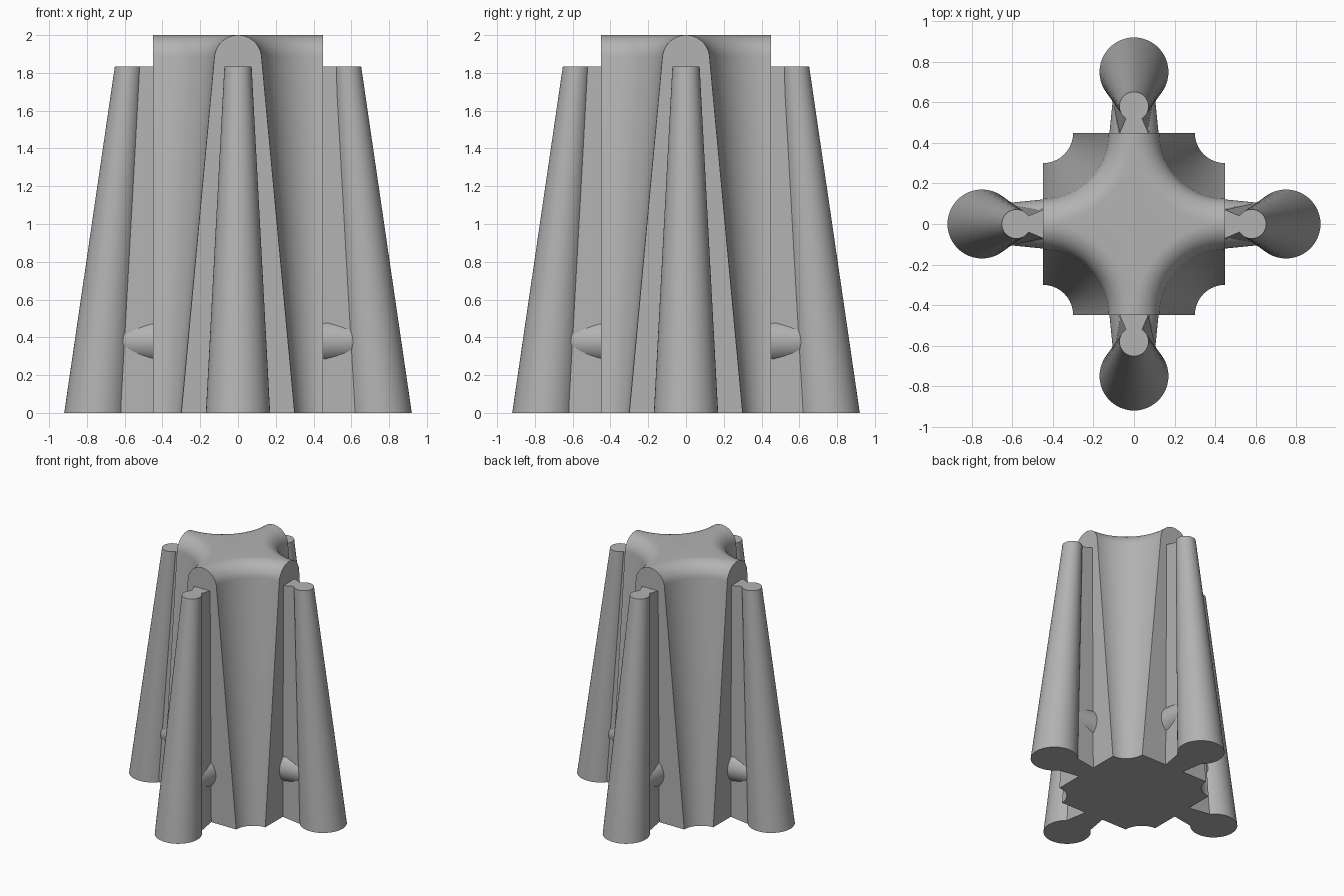
import bpy, bmesh, math
from mathutils import Matrix, Vector

cube = bpy.data.objects.get("Cube")
if cube:
    bpy.data.objects.remove(cube, do_unlink=True)

HALF = 0.45      # half width of the core
TOP = 2.0
RIB_TOP = 1.835  # height of ribs and columns

gray = bpy.data.materials.new("plain_gray")
gray.use_nodes = True
colour = (0.45, 0.45, 0.45, 1)
gray.diffuse_color = colour
gray.node_tree.nodes["Principled BSDF"].inputs["Base Color"].default_value = colour


def loft(name, rings, turn=0.0):
    """Skin closed rings of equal length, cap both ends, shade smooth."""
    bm = bmesh.new()
    loops = [[bm.verts.new(p) for p in ring] for ring in rings]
    n = len(loops[0])
    for a, b in zip(loops, loops[1:]):
        for i in range(n):
            j = (i + 1) % n
            bm.faces.new((a[i], a[j], b[j], b[i]))
    bm.faces.new(loops[0][::-1])
    bm.faces.new(loops[-1])
    bmesh.ops.recalc_face_normals(bm, faces=bm.faces)
    bm.transform(Matrix.Rotation(turn, 4, "Z"))
    mesh = bpy.data.meshes.new(name)
    bm.to_mesh(mesh)
    bm.free()
    mesh.materials.append(gray)
    obj = bpy.data.objects.new(name, mesh)
    bpy.context.collection.objects.link(obj)
    bpy.ops.object.select_all(action="DESELECT")
    obj.select_set(True)
    bpy.context.view_layer.objects.active = obj
    bpy.ops.object.shade_smooth_by_angle(angle=math.radians(30))
    return obj


def circle(centre, radius, u, v, sides=48):
    c, u, v = Vector(centre), Vector(u), Vector(v)
    steps = [math.tau * i / sides for i in range(sides)]
    return [c + radius * (math.cos(t) * u + math.sin(t) * v) for t in steps]


def core_ring(arm, z, steps=24):
    """Square outline with a round bite out of each corner."""
    r = HALF - arm
    ring = []
    for q in range(4):
        spin = Matrix.Rotation(q * math.pi / 2, 3, "Z")
        for i in range(steps + 1):
            t = math.pi * (1.5 - 0.5 * i / steps)
            p = Vector((HALF + r * math.cos(t), HALF + r * math.sin(t), z))
            ring.append(spin @ p)
    # bites run clockwise, so rebuild in order of angle around the axis
    return sorted(ring, key=lambda p: math.atan2(p.y, p.x))


# Core: straight tapered arms with a rounded upper edge
ROUND = 0.125
START = 0.095
profile = [(0.30, 0.0)]
for k in range(13):
    a = START + (math.pi / 2 - START) * k / 12
    profile.append((max(ROUND * math.cos(a), 0.0005), TOP - ROUND + ROUND * math.sin(a)))
loft("core", [core_ring(arm, z) for arm, z in profile])


def rib_ring(z, inner, inner_half, outer, outer_half):
    # the inner end is sunk into the core
    return [(inner - 0.05, -inner_half, z), (inner, -inner_half, z),
            (outer, -outer_half, z), (outer, outer_half, z),
            (inner, inner_half, z), (inner - 0.05, inner_half, z)]


# Four leaning columns, each tied to the core by a rib and a round boss
X, Y, Z = (1, 0, 0), (0, 1, 0), (0, 0, 1)
for side, q in (("left", 0), ("back", 1), ("right", 2), ("front", 3)):
    turn = q * math.pi / 2
    loft(side + "_column", [circle((0.75, 0, 0), 0.17, X, Y),
                            circle((0.58, 0, RIB_TOP), 0.072, X, Y)], turn)
    loft(side + "_rib", [rib_ring(0, HALF, 0.08, 0.625, 0.11),
                         rib_ring(RIB_TOP, HALF, 0.07, 0.53, 0.036)], turn)
    loft(side + "_boss", [circle((0.42, 0, 0.38), 0.124, Y, Z),
                          circle((0.64, 0, 0.38), 0.102, Y, Z)], turn)
